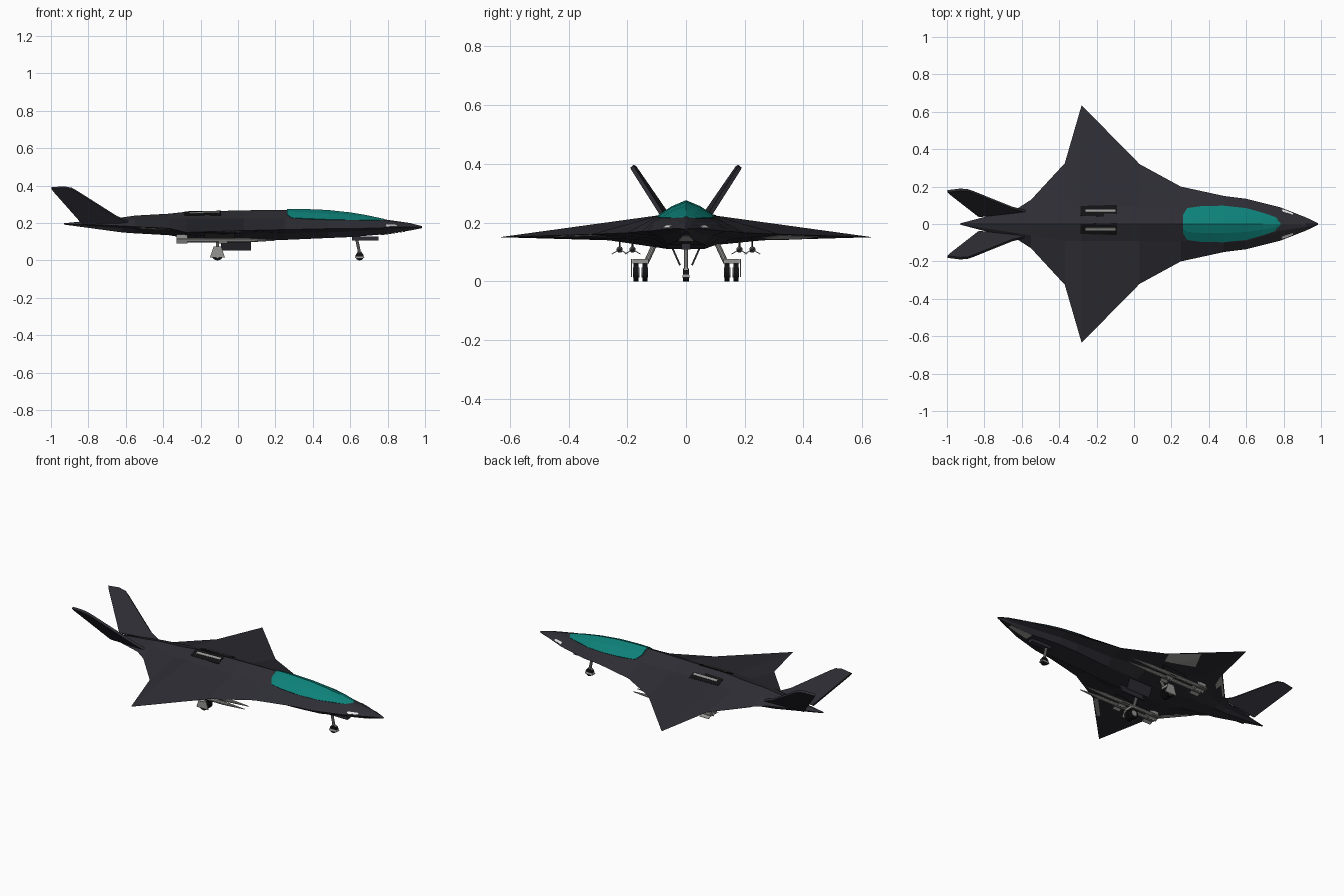
import bpy, bmesh, math
from mathutils import Vector, Matrix
from mathutils.bvhtree import BVHTree

cube = bpy.data.objects.get("Cube")
if cube:
    bpy.data.objects.remove(cube, do_unlink=True)


def material(name, r, g, b):
    m = bpy.data.materials.new(name)
    m.use_nodes = True
    m.diffuse_color = (r, g, b, 1)
    bsdf = next(n for n in m.node_tree.nodes if n.type == 'BSDF_PRINCIPLED')
    bsdf.inputs["Base Color"].default_value = (r, g, b, 1)
    return m


PAINT = material("dark paint", .026, .026, .034)
GLASS = material("teal glass", .004, .22, .19)
BLACK = material("black recess", .006, .006, .007)
STEEL = material("steel grey", .30, .30, .29)
PANEL = material("light grey panel", .36, .36, .35)
WHITE = material("white lamp", .8, .8, .8)


def make(name, bm, mat):
    bmesh.ops.recalc_face_normals(bm, faces=bm.faces)
    mesh = bpy.data.meshes.new(name)
    bm.to_mesh(mesh)
    bm.free()
    mesh.materials.append(mat)
    obj = bpy.data.objects.new(name, mesh)
    bpy.context.collection.objects.link(obj)
    return obj


def loft(name, sections, mat):
    """Skin half sections (x, [(y, z), ...]) mirrored across y = 0."""
    bm = bmesh.new()
    rings = []
    for x, half in sections:
        ring = half + [(-y, z) for y, z in reversed(half[1:-1])]
        rings.append([bm.verts.new((x, y, z)) for y, z in ring])
    n = len(rings[0])
    for a, b in zip(rings, rings[1:]):
        for i in range(n):
            j = (i + 1) % n
            bm.faces.new((a[i], a[j], b[j], b[i]))
    bm.faces.new(rings[0])
    bm.faces.new(rings[-1])
    return make(name, bm, mat)


def box(name, size, loc, mat, tilt=0):
    bm = bmesh.new()
    bmesh.ops.create_cube(bm, size=1)
    bm.transform(Matrix.Translation(loc) @ Matrix.Rotation(tilt, 4, 'X')
                 @ Matrix.Diagonal((*size, 1)))
    return make(name, bm, mat)


def rod(name, start, end, r1, r2, mat, sides=10):
    a, b = Vector(start), Vector(end)
    bm = bmesh.new()
    bmesh.ops.create_cone(bm, cap_ends=True, segments=sides, radius1=r1,
                          radius2=r2, depth=(b - a).length)
    turn = (b - a).to_track_quat('Z', 'Y').to_matrix().to_4x4()
    bm.transform(Matrix.Translation((a + b) / 2) @ turn)
    return make(name, bm, mat)


# Blended fuselage and wing: x, edge y, edge z, shoulder y, shoulder z, top z, bottom z
STATIONS = [
    (.985, .004, .178, .002, .181, .183, .173),
    (.92, .035, .18, .015, .195, .2, .16),
    (.78, .09, .175, .035, .213, .22, .14),
    (.6, .135, .17, .09, .213, .25, .125),
    (.48, .15, .17, .095, .218, .264, .12),
    (.25, .2, .165, .09, .225, .271, .11),
    (.03, .32, .16, .09, .225, .268, .11),
    (-.28, .635, .15, .09, .225, .26, .12),
    (-.37, .325, .172, .09, .22, .25, .135),
    (-.55, .13, .18, .06, .22, .24, .145),
    (-.62, .085, .185, .05, .215, .23, .15),
    (-.93, .003, .195, .002, .197, .199, .192),
]
sections = []
for x, ye, ze, ys, zs, zt, zb in STATIONS:
    yb = ys * .7
    low = (yb + (ye - yb) * .35, zb + (ze - zb) * .65)
    sections.append((x, [(0, zt), (ys, zs), (ye, ze), low, (yb, zb), (0, zb)]))
body = loft("fuselage_and_wings", sections, PAINT)
surface = BVHTree.FromPolygons([v.co for v in body.data.vertices],
                               [p.vertices[:] for p in body.data.polygons])

# Canopy: x, half width, top z, rim z
CANOPY = [(.262, .05, .274, .25), (.285, .085, .276, .229), (.36, .096, .275, .225),
          (.48, .098, .27, .22), (.6, .085, .257, .217), (.69, .06, .242, .217),
          (.76, .036, .227, .215), (.783, .012, .222, .214)]
loft("canopy", [(x, [(0, t), (w * .5, r + (t - r) * .62), (w, r), (w * .9, r - .012),
                     (0, r - .012)]) for x, w, t, r in CANOPY], GLASS)


def patch(name, corners, mat, above, lift=.002, n=8):
    """Thin plate: a four-cornered outline laid onto the body surface."""
    p = [Vector(c) for c in corners]
    bm = bmesh.new()
    grid = {}
    for i in range(n + 1):
        for j in range(n + 1):
            u, v = i / n, j / n
            q = p[0].lerp(p[1], u).lerp(p[3].lerp(p[2], u), v)
            side = 1 if above else -1
            hit = surface.ray_cast(Vector((q.x, q.y, side)), Vector((0, 0, -side)))[0]
            if hit:
                grid[i, j] = bm.verts.new(hit + Vector((0, 0, side * lift)))
    for i in range(n):
        for j in range(n):
            quad = [grid.get(k) for k in ((i, j), (i + 1, j), (i + 1, j + 1), (i, j + 1))]
            if all(quad):
                bm.faces.new(quad)
    obj = make(name, bm, mat)
    obj.modifiers.new("thickness", 'SOLIDIFY').thickness = .002
    obj.modifiers["thickness"].offset = 0
    return obj


# Upper bays with grilles
for name, y in (("left", .07), ("right", -.027)):
    patch(name + "_bay", [(-.285, y - .026), (-.09, y - .032), (-.09, y + .032),
                          (-.285, y + .026)], BLACK, True)
    patch(name + "_grille", [(-.26, y - .007), (-.1, y - .007), (-.1, y + .007),
                             (-.26, y + .007)], STEEL, True, .005)

patch("nose_belly_panel", [(.9, -.012), (.9, .012), (.76, .028), (.76, -.028)],
      PANEL, False)

# Everything paired left and right
for side, s in (("left", 1), ("right", -1)):
    patch(side + "_leading_panel", [(.0, s * .26), (.02, s * .325), (-.11, s * .45),
                                    (-.17, s * .33)], PANEL, False)
    patch(side + "_trailing_panel", [(-.365, s * .32), (-.535, s * .14),
                                     (-.5, s * .125), (-.40, s * .225)], PANEL, False)
    patch(side + "_nose_lamp", [(.79, s * .067), (.85, s * .048), (.85, s * .058),
                                (.79, s * .08)], WHITE, True)

    # Canted tail fin
    bm = bmesh.new()
    outline = [(-.58, .205), (-.65, .235), (-.86, .368), (-.89, .385), (-.93, .392),
               (-.998, .388), (-.985, .37), (-.83, .195)]
    bm.faces.new([bm.verts.new((x, s * (.045 + .76 * (z - .2) + .08 * (x + .84)), z))
                  for x, z in outline])
    fin = make(side + "_tail_fin", bm, PAINT)
    solid = fin.modifiers.new("thickness", 'SOLIDIFY')
    solid.thickness, solid.offset = .014, 0

    # Belly bay door
    box(side + "_bay_door", (.16, .006, .062), (-.01, s * .033, .083), PAINT, -s * .42)

    # Main gear with twin wheels
    rod(side + "_main_strut", (-.11, s * .105, .13), (-.11, s * .135, .065),
        .009, .009, STEEL)
    box(side + "_main_beam", (.035, .055, .014), (-.11, s * .155, .068), STEEL)
    for k, y in enumerate((.14, .17)):
        rod(f"{side}_main_wheel_{k}", (-.11, s * (y - .009), .03),
            (-.11, s * (y + .009), .03), .03, .03, BLACK, 16)
        rod(f"{side}_main_hub_{k}", (-.11, s * (y - .011), .03),
            (-.11, s * (y + .011), .03), .017, .017, STEEL, 12)
    # Sloping wheel guard
    bm = bmesh.new()
    bm.faces.new([bm.verts.new((x, s * .184, z)) for x, z in
                  ((-.15, .015), (-.07, .015), (-.09, .075), (-.13, .075))])
    guard = make(side + "_wheel_guard", bm, STEEL)
    guard.modifiers.new("thickness", 'SOLIDIFY').thickness = .004

    # Missiles with cross fins
    for k, y in enumerate((.182, .226)):
        y, z = s * y, .108
        name = f"{side}_missile_{k}"
        rod(name + "_body", (-.33, y, z), (.06, y, z), .011, .011, STEEL)
        rod(name + "_nose", (.06, y, z), (.2, y, z), .011, .002, STEEL)
        box(name + "_pylon", (.16, .006, .035), (-.1, y, z + .022), BLACK)
        for q in range(3):
            tilt = math.pi / 2 + q * 2 * math.pi / 3
            offset = Vector((0, math.cos(tilt), math.sin(tilt))) * .02
            for x, length in ((-.3, .06), (-.08, .05)):
                box(f"{name}_fin_{q}", (length, .022, .003),
                    Vector((x, y, z)) + offset, STEEL, tilt)

# Nose gear
rod("nose_strut", (.63, 0, .135), (.65, 0, .04), .008, .008, STEEL)
rod("nose_wheel", (.65, -.011, .022), (.65, .011, .022), .022, .022, BLACK, 16)
bm = bmesh.new()
bmesh.ops.create_cone(bm, cap_ends=True, segments=4, radius1=.038, radius2=.014, depth=.036)
bm.transform(Matrix.Translation((.65, 0, .03)) @ Matrix.Diagonal((1, .5, 1, 1))
             @ Matrix.Rotation(math.pi / 4, 4, 'Z'))
make("nose_wheel_fork", bm, STEEL)
box("nose_gear_door", (.14, .03, .02), (.68, 0, .118), PAINT)
